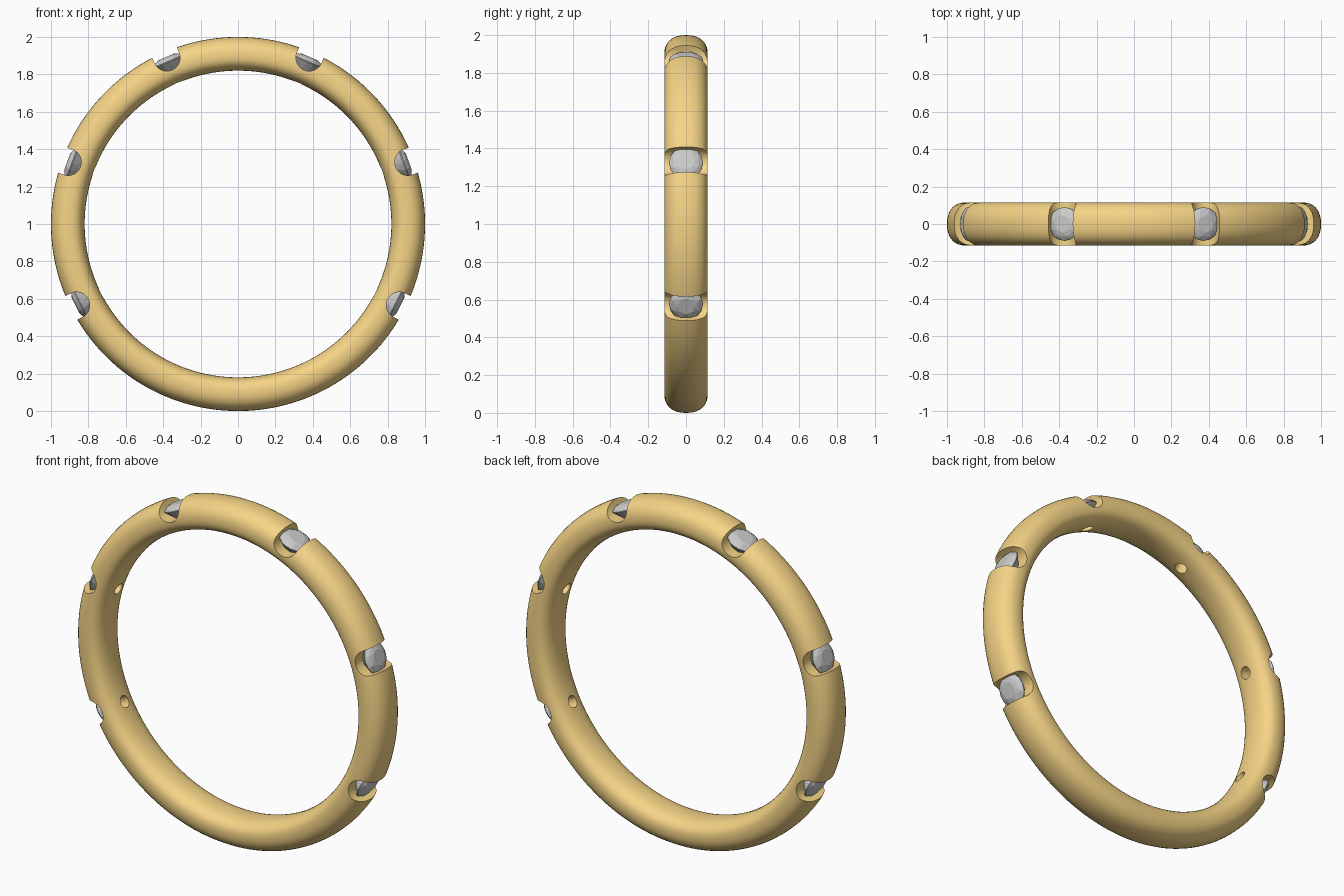
import bpy, bmesh
from math import sin, cos, pi, radians
from mathutils import Matrix, Vector

if "Cube" in bpy.data.objects:
    bpy.data.objects.remove(bpy.data.objects["Cube"])

CENTRE = Matrix.Translation((0, 0, 1))
ANGLES = [s * radians(a) for a in (23.2, 70.0, 116.7) for s in (1, -1)]


def make_object(name, bm):
    bmesh.ops.recalc_face_normals(bm, faces=bm.faces)
    mesh = bpy.data.meshes.new(name)
    bm.to_mesh(mesh)
    bm.free()
    ob = bpy.data.objects.new(name, mesh)
    bpy.context.collection.objects.link(ob)
    return ob


def loft(bm, rings, closed=False, caps=False):
    rows = [[bm.verts.new(p) for p in ring] for ring in rings]
    pairs = list(zip(rows, rows[1:])) + ([(rows[-1], rows[0])] if closed else [])
    for a, b in pairs:
        for i in range(len(a)):
            j = (i + 1) % len(a)
            bm.faces.new((a[i], a[j], b[j], b[i]))
    if caps:
        bm.faces.new(rows[0])
        bm.faces.new(rows[-1])


def power(v, n):
    return abs(v) ** (2 / n) * (1 if v >= 0 else -1)


def section(steps=36):
    # rounded band section: (sideways, radius)
    pts = []
    for i in range(steps):
        t = 2 * pi * i / steps
        depth, n = (0.10, 2.3) if sin(t) >= 0 else (0.08, 2.4)
        pts.append((0.115 * power(cos(t), n), 0.90 + depth * power(sin(t), n)))
    return pts


# Band: the section revolved about the y axis
bm = bmesh.new()
loft(bm, [[(r * sin(a), y, 1 + r * cos(a)) for y, r in section()]
          for a in (2 * pi * (k + 0.37) / 192 for k in range(192))], closed=True)
band = make_object("band", bm)

# U-shaped channels across the band
bm = bmesh.new()
u_shape = [(0.071, 1.1)] + [(0.071 * cos(t), 0.967 - 0.071 * sin(t))
                            for t in (pi * k / 20 for k in range(21))] + [(-0.071, 1.1)]
for a in ANGLES:
    m = CENTRE @ Matrix.Rotation(a, 4, 'Y')
    loft(bm, [[m @ Vector((x, y, z)) for x, z in u_shape] for y in (-0.2, 0.2)], caps=True)
channels = make_object("channel_cutter", bm)

# Drilled holes behind the stones
bm = bmesh.new()
for a in ANGLES:
    m = CENTRE @ Matrix.Rotation(a, 4, 'Y') @ Matrix.Translation((0, 0, 0.85))
    bmesh.ops.create_cone(bm, cap_ends=True, segments=24, radius1=0.034,
                          radius2=0.034, depth=0.2, matrix=m)
holes = make_object("hole_cutter", bm)

bpy.context.view_layer.objects.active = band
band.select_set(True)
for cutter in (channels, holes):
    mod = band.modifiers.new("cut", 'BOOLEAN')
    mod.operation = 'DIFFERENCE'
    mod.solver = 'EXACT'
    mod.object = cutter
    bpy.ops.object.modifier_apply(modifier=mod.name)
    bpy.data.objects.remove(cutter)
bpy.ops.object.shade_smooth_by_angle(angle=radians(35))

gold = bpy.data.materials.new("gold")
gold.diffuse_color = (0.92, 0.66, 0.24, 1)
gold.use_nodes = True
gold.node_tree.nodes["Principled BSDF"].inputs["Base Color"].default_value = gold.diffuse_color
band.data.materials.append(gold)

# Faceted round stones: hull of table, crown, girdle, pavilion and tip
levels = [(8, 0.046, 0.972, 0), (8, 0.073, 0.963, 0.5), (16, 0.09, 0.947, 0),
          (16, 0.09, 0.942, 0), (8, 0.045, 0.893, 0.5), (1, 0, 0.862, 0)]
for i, a in enumerate(ANGLES):
    bm = bmesh.new()
    for n, r, z, turn in levels:
        for k in range(n):
            t = 2 * pi * (k + turn) / n
            bm.verts.new((r * cos(t), r * sin(t), z))
    bmesh.ops.convex_hull(bm, input=bm.verts)
    bmesh.ops.transform(bm, matrix=CENTRE @ Matrix.Rotation(a, 4, 'Y'), verts=bm.verts)
    make_object(f"stone_{i + 1}", bm)
